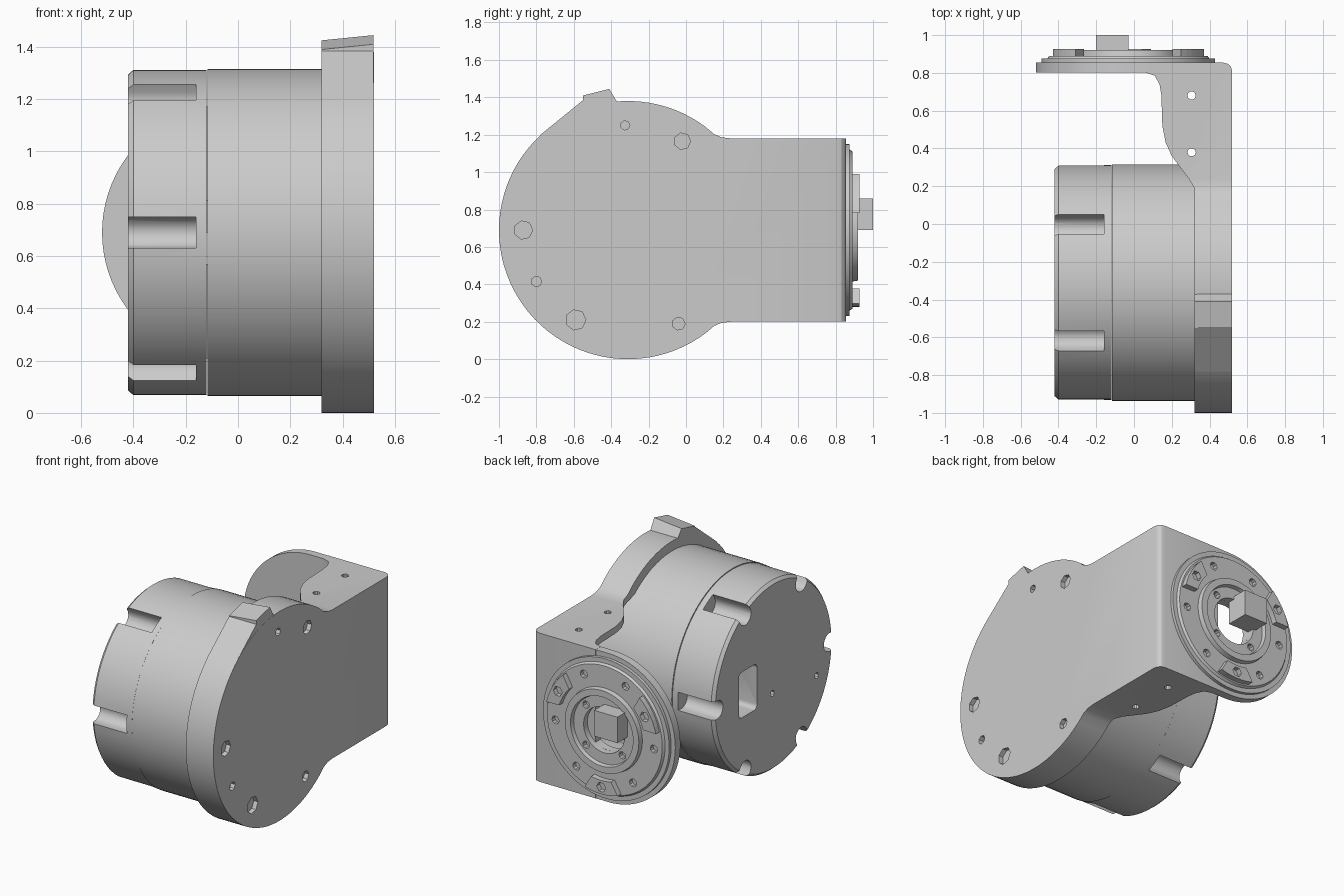
import bpy, bmesh
from math import sin, cos, pi, radians

if "Cube" in bpy.data.objects:
    bpy.data.objects.remove(bpy.data.objects["Cube"])

grey = bpy.data.materials.new("plain grey")
grey.use_nodes = True
grey.diffuse_color = (0.6, 0.6, 0.6, 1)
grey.node_tree.nodes["Principled BSDF"].inputs["Base Color"].default_value = (0.6, 0.6, 0.6, 1)

MID_Y, MID_Z = -0.31, 0.69      # motor axis
HORN_X = -0.03                  # output axis


def prism(name, pts, axis, a, b):
    """Extrude a 2D polygon along an axis, from a to b."""
    place = {"x": lambda p, t: (t, p[0], p[1]),
             "y": lambda p, t: (p[0], t, p[1]),
             "z": lambda p, t: (p[0], p[1], t)}[axis]
    bm = bmesh.new()
    low = [bm.verts.new(place(p, a)) for p in pts]
    high = [bm.verts.new(place(p, b)) for p in pts]
    bm.faces.new(low)
    bm.faces.new(high)
    for i in range(len(pts)):
        j = (i + 1) % len(pts)
        bm.faces.new((low[i], low[j], high[j], high[i]))
    return finish(name, bm)


def finish(name, bm):
    bmesh.ops.recalc_face_normals(bm, faces=bm.faces)
    mesh = bpy.data.meshes.new(name)
    bm.to_mesh(mesh)
    bm.free()
    ob = bpy.data.objects.new(name, mesh)
    bpy.context.collection.objects.link(ob)
    mesh.materials.append(grey)
    return ob


def lathe(name, profile, axis, centre, n=72):
    """Turn a closed (radius, position) profile about a line along x or y."""
    bm = bmesh.new()
    rings = []
    for i in range(n):
        t = 2 * pi * i / n
        ring = []
        for r, h in profile:
            u, v = centre[0] + r * cos(t), centre[1] + r * sin(t)
            ring.append(bm.verts.new((h, u, v) if axis == "x" else (u, h, v)))
        rings.append(ring)
    m = len(profile)
    for i in range(n):
        p, q = rings[i], rings[(i + 1) % n]
        for k in range(m):
            bm.faces.new((p[k], p[(k + 1) % m], q[(k + 1) % m], q[k]))
    bmesh.ops.remove_doubles(bm, verts=bm.verts, dist=1e-5)
    return finish(name, bm)


def arc(cx, cy, r, start, end, n):
    return [(cx + r * cos(radians(start + (end - start) * i / n)),
             cy + r * sin(radians(start + (end - start) * i / n))) for i in range(n + 1)]


def circle(cx, cy, r, n=16):
    return arc(cx, cy, r, 0, 360, n)[:-1]


def boolean(ob, cutter, operation="DIFFERENCE"):
    mod = ob.modifiers.new("cut", "BOOLEAN")
    mod.operation, mod.object, mod.solver = operation, cutter, "EXACT"
    bpy.context.view_layer.objects.active = ob
    bpy.ops.object.modifier_apply(modifier=mod.name)
    bpy.data.objects.remove(cutter)


def smooth(ob):
    bpy.ops.object.select_all(action="DESELECT")
    ob.select_set(True)
    bpy.context.view_layer.objects.active = ob
    bpy.ops.object.shade_smooth_by_angle(angle=radians(25))


def side_outline(r, half, end):
    """Disc that flows into a straight arm, in y and z."""
    top = [(end, half), (0.24, half), (0.19, half + 0.006), (0.15, half + 0.023)]
    pts = [(y, MID_Z + z) for y, z in top]
    pts += arc(MID_Y, MID_Z, r, 53, 307, 64)
    return pts + [(y, MID_Z - z) for y, z in reversed(top)]


# Bracket: hollow shell, trimmed to its plan shape
bracket = prism("bracket", side_outline(0.69, 0.49, 0.88), "x", 0.0, 0.52)
boolean(bracket, prism("hollow", side_outline(0.62, 0.445, 0.80), "x", -0.5, 0.475))
plan = [(0.32, -1.1), (0.32, 0.19), (0.29, 0.24), (0.20, 0.36), (0.168, 0.43), (0.15, 0.52),
        (0.145, 0.68), (0.135, 0.74), (0.11, 0.785), (0.06, 0.802), (0.06, 0.855), (0.47, 0.855),
        (0.497, 0.848), (0.513, 0.832), (0.521, 0.805), (0.54, 0.78), (0.54, -1.1)]
boolean(bracket, prism("plan_trim", plan, "z", -0.2, 1.6), "INTERSECT")

# Screw holes on the outer side of the bracket and through its flanges
for y, z, r in ((-0.87, 0.69, 0.05), (-0.80, 0.415, 0.028), (-0.59, 0.21, 0.055),
                (-0.02, 1.165, 0.045), (-0.04, 0.19, 0.035), (-0.325, 1.25, 0.025)):
    boolean(bracket, prism("screw_hole", circle(y, z, r, 7), "x", 0.49, 0.6))
for y in (0.38, 0.68):
    boolean(bracket, prism("flange_hole", circle(0.305, y, 0.022, 10), "z", -0.2, 1.6))
smooth(bracket)

# Raised stop on the rim
stop = prism("rim_stop", [(-0.36, 1.36), (-0.41, 1.445), (-0.55, 1.41), (-0.55, 1.385),
                          (-0.78, 1.198), (-0.5, 1.3)], "x", 0.32, 0.519)
for v in stop.data.vertices:
    if v.co.x < 0.4 and v.co.z > 1.4:
        v.co.z -= 0.02

# Round-ended back plate
plate = prism("back_plate", arc(HORN_X, MID_Z, 0.49, 90, 270, 40)
              + [(0.47, MID_Z - 0.489), (0.47, MID_Z + 0.489)], "y", 0.801, 0.854)
boolean(plate, prism("bore", circle(HORN_X, MID_Z, 0.15, 32), "y", 0.7, 1))
smooth(plate)

# Motor body and slotted end cap
body = lathe("motor_body", [(0, -0.117), (0.626, -0.117), (0.626, 0.45), (0, 0.45)],
             "x", (MID_Y, MID_Z))
smooth(body)
cap = lathe("motor_cap", [(0, -0.42), (0.605, -0.42), (0.622, -0.40), (0.622, -0.12), (0, -0.12)],
            "x", (MID_Y, MID_Z))
for k in range(6):
    t = radians(60 * k)
    slot = arc(0.585, 0, 0.06, 90, 270, 10) + [(0.75, -0.06), (0.75, 0.06)]
    slot = [(MID_Y + u * cos(t) - v * sin(t), MID_Z + u * sin(t) + v * cos(t)) for u, v in slot]
    boolean(cap, prism("slot", slot, "x", -0.6, -0.16))

# Cable pocket with rounded corners, and two pin holes
pocket = []
for sy, sz, start in ((1, 1, 0), (-1, 1, 90), (-1, -1, 180), (1, -1, 270)):
    pocket += arc(-0.045 + sy * 0.065, MID_Z + sz * 0.12, 0.03, start, start + 90, 4)
boolean(cap, prism("pocket", pocket, "x", -0.6, -0.27))
for y, z in ((-0.30, 0.58), (-0.76, 0.52)):
    boolean(cap, prism("pin_hole", circle(y, z, 0.02, 8), "x", -0.6, -0.36))
smooth(cap)

# Output horn: stepped disc with a raised inner ring
horn = lathe("output_horn", [(0.15, 0.845), (0.46, 0.845), (0.46, 0.875), (0.43, 0.875),
                             (0.42, 0.89), (0.275, 0.89), (0.27, 0.92), (0.228, 0.92),
                             (0.222, 0.895), (0.15, 0.895)], "y", (HORN_X, MID_Z))


def horn_point(r, angle):
    return HORN_X + r * cos(radians(angle)), MID_Z + r * sin(radians(angle))


for k in range(4):
    boolean(horn, prism("inner_hole", circle(*horn_point(0.187, 45 + 90 * k), 0.024, 10), "y", 0.86, 1))
for k in range(3):
    for offset in (35, 85):
        centre = horn_point(0.36, 30 + 120 * k + offset)
        boolean(horn, prism("outer_hole", circle(*centre, 0.026, 10), "y", 0.86, 1))
smooth(horn)

# Three bosses on the horn, each with a pocket
for k in range(3):
    mid = 30 + 120 * k
    pts = (arc(HORN_X, MID_Z, 0.41, mid - 17, mid + 17, 6)
           + arc(HORN_X, MID_Z, 0.32, mid + 13, mid - 13, 6))
    boss = prism("horn_boss_%d" % (k + 1), pts, "y", 0.87, 0.927)
    boolean(boss, prism("boss_pocket", circle(*horn_point(0.365, mid), 0.033, 6), "y", 0.895, 1))

# Square drive pin in the bore
prism("drive_pin", [(-0.2, 0.69), (-0.03, 0.69), (-0.03, 0.86), (-0.2, 0.86)], "y", 0.85, 1.0)
